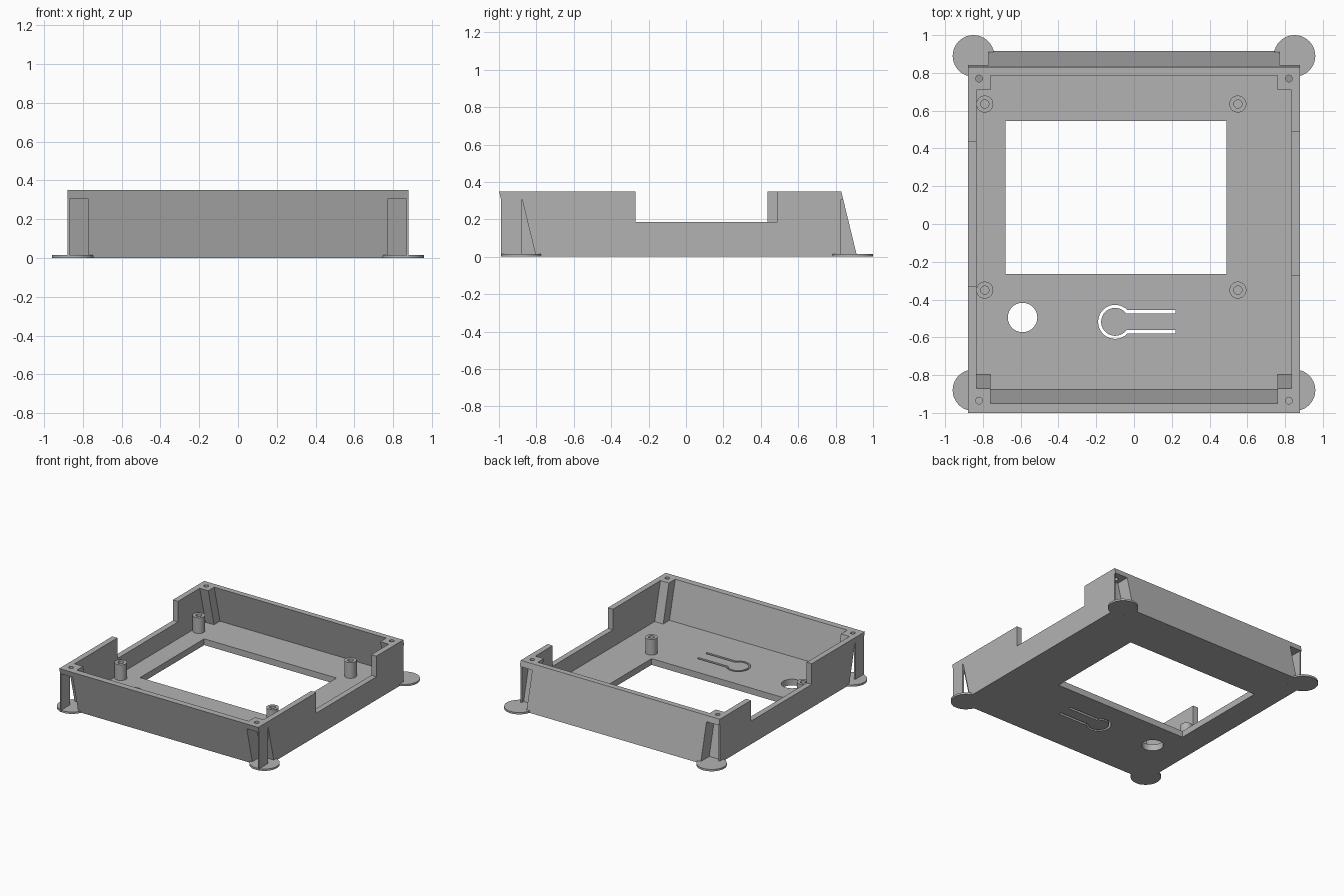
import bpy
import bmesh
from math import radians

cube = bpy.data.objects.get("Cube")
if cube:
    bpy.data.objects.remove(cube, do_unlink=True)

TOP = 0.35       # rim height
FLOOR = 0.05     # floor thickness
LEAN = 0.243     # how far the end walls lean per unit of height

grey = bpy.data.materials.new("matte grey")
grey.use_nodes = True
COLOUR = (0.45, 0.45, 0.45, 1)
grey.diffuse_color = COLOUR
grey.node_tree.nodes["Principled BSDF"].inputs["Base Color"].default_value = COLOUR


def finish(name, bm):
    mesh = bpy.data.meshes.new(name)
    bm.to_mesh(mesh)
    bm.free()
    mesh.materials.append(grey)
    obj = bpy.data.objects.new(name, mesh)
    bpy.context.collection.objects.link(obj)
    return obj


def block(name, x, y, z, lean=0.0):
    """Box from (min, max) pairs; y is given at rim height when it leans."""
    bm = bmesh.new()
    bmesh.ops.create_cube(bm, size=1)
    for v in bm.verts:
        v.co.x, v.co.y, v.co.z = (r[1] if c > 0 else r[0] for c, r in zip(v.co, (x, y, z)))
        v.co.y += lean * (TOP - v.co.z)
    return finish(name, bm)


def rod(name, x, y, z, radius, sides=40):
    bm = bmesh.new()
    bmesh.ops.create_cone(bm, cap_ends=True, segments=sides, radius1=radius,
                          radius2=radius, depth=z[1] - z[0])
    bmesh.ops.translate(bm, vec=(x, y, (z[0] + z[1]) / 2), verts=bm.verts)
    return finish(name, bm)


def select(obj):
    bpy.ops.object.select_all(action='DESELECT')
    obj.select_set(True)
    bpy.context.view_layer.objects.active = obj


def cut(target, cutter):
    select(target)
    mod = target.modifiers.new("cut", 'BOOLEAN')
    mod.operation, mod.solver, mod.object = 'DIFFERENCE', 'EXACT', cutter
    bpy.ops.object.modifier_apply(modifier=mod.name)
    bpy.data.objects.remove(cutter, do_unlink=True)


def smooth(obj):
    select(obj)
    bpy.ops.object.shade_smooth_by_angle(angle=radians(30))


# Leaning tray, hollowed so that four corner bosses remain
tray = block("tray", (-0.88, 0.88), (-1.0, 0.83), (0, TOP), LEAN)
cut(tray, block("cavity_wide", (-0.835, 0.835), (-0.87, 0.71), (FLOOR, 0.5), LEAN))
cut(tray, block("cavity_long", (-0.76, 0.76), (-0.95, 0.785), (FLOOR, 0.5), LEAN))

# Side wall notches, display window and round hole
cut(tray, block("right_notch", (-1, -0.8), (-0.33, 0.435), (0.185, 0.5)))
cut(tray, block("left_notch", (0.8, 1), (-0.27, 0.49), (0.185, 0.5)))
cut(tray, block("window", (-0.68, 0.49), (-0.265, 0.545), (-0.1, 0.1)))
cut(tray, rod("round_hole", -0.59, -0.495, (-0.1, 0.1), 0.078))

# Flexible button: keyhole opening with a tongue inside it
BX, BY = -0.1, -0.518
cut(tray, rod("button_opening", BX, BY, (-0.1, 0.1), 0.09))
cut(tray, block("tongue_opening", (BX, 0.22), (BY - 0.063, BY + 0.063), (-0.1, 0.1)))
smooth(rod("button_pad", BX, BY, (0, FLOOR), 0.074))
block("button_tongue", (BX + 0.055, 0.22), (BY - 0.043, BY + 0.043), (0, FLOOR))

# Corners: open pocket, screw hole, thin support plate and round foot
for side, label in ((-1, "right"), (1, "left")):
    def span(a, b):
        return tuple(sorted((side * a, side * b)))

    for end, pocket, hole_y, plate, foot_y in (
            ("front", (-1.2, -0.887), -0.935, (-0.99, -0.88), -0.88),
            ("back", (0.725, 1.0), 0.77, (0.725, 0.83), 0.89)):
        cut(tray, block("pocket", span(0.77, 1), pocket, (-0.1, 0.305), LEAN))
        cut(tray, rod("screw_hole", side * 0.82, hole_y, (0.25, 0.4), 0.018, 20))
        block(f"{end}_{label}_support", span(0.87, 0.88), plate, (0, 0.305))
        smooth(rod(f"{end}_{label}_foot", side * 0.85, foot_y, (0, 0.015), 0.11))
smooth(tray)

# Hollow standoffs around the window
for x in (-0.79, 0.55):
    for y in (-0.35, 0.635):
        post = rod("standoff", x, y, (FLOOR - 0.01, 0.175), 0.045, 32)
        cut(post, rod("standoff_bore", x, y, (FLOOR, 0.3), 0.022, 24))
        smooth(post)
